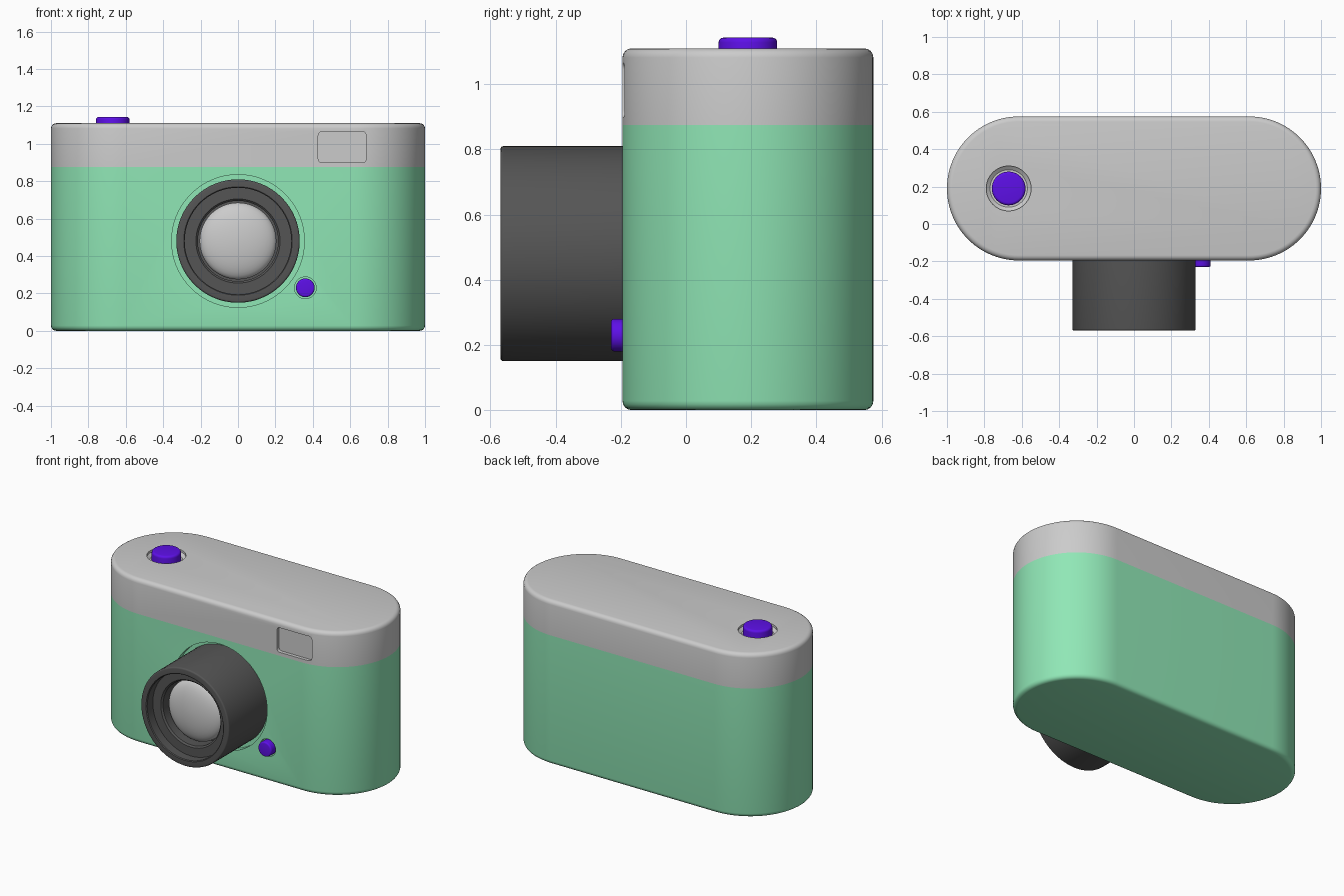
import bpy, bmesh
from math import sin, cos, pi, radians
from mathutils import Matrix, Vector

if "Cube" in bpy.data.objects:
    bpy.data.objects.remove(bpy.data.objects["Cube"])

FRONT = Matrix.Rotation(radians(90), 4, 'X')   # local z points out of the front (-y)
UP = Matrix.Identity(4)


def material(name, rgb):
    m = bpy.data.materials.new(name)
    m.diffuse_color = (*rgb, 1)
    m.use_nodes = True
    m.node_tree.nodes["Principled BSDF"].inputs["Base Color"].default_value = m.diffuse_color
    return m


GREEN = material("mint", (0.28, 0.80, 0.47))
DARK = material("dark_grey", (0.09, 0.09, 0.09))
PURPLE = material("purple", (0.11, 0.005, 0.80))


def outline(hx, hy, r, seg):
    """Rounded rectangle; becomes a stadium or a circle when r fills it."""
    pts = []
    for q, (sx, sy) in enumerate(((1, 1), (-1, 1), (-1, -1), (1, -1))):
        for i in range(seg + 1):
            a = (q + i / seg) * pi / 2
            pts.append((sx * (hx - r) + r * cos(a), sy * (hy - r) + r * sin(a)))
    return pts


def loft(name, shape, levels, at, axis=UP, mat=None, seg=16):
    """Stack (inset, height) levels of one outline into a closed solid."""
    hx, hy, r = shape
    bm = bmesh.new()
    rings = [[bm.verts.new((x, y, h)) for x, y in outline(hx - d, hy - d, r - d, seg)]
             for d, h in levels]
    n = len(rings[0])
    for a, b in zip(rings, rings[1:]):
        for i in range(n):
            bm.faces.new((a[i], a[(i + 1) % n], b[(i + 1) % n], b[i]))
    bm.faces.new(rings[0][::-1])
    bm.faces.new(rings[-1])
    bmesh.ops.remove_doubles(bm, verts=bm.verts, dist=1e-5)
    bmesh.ops.recalc_face_normals(bm, faces=bm.faces)
    bm.transform(Matrix.Translation(Vector(at)) @ axis)
    mesh = bpy.data.meshes.new(name)
    bm.to_mesh(mesh)
    bm.free()
    ob = bpy.data.objects.new(name, mesh)
    bpy.context.collection.objects.link(ob)
    if mat:
        mesh.materials.append(mat)
    return ob


def turned(name, profile, at, axis=UP, mat=None):
    """Lathe a (radius, height) profile."""
    R = max(r for r, h in profile)
    return loft(name, (R, R, R), [(R - r, h) for r, h in profile], at, axis, mat)


def fillet(r, h, b, n=4):
    """Rounded top edge: (radius, height) points ending at height h."""
    return [(r - b + b * cos(i / n * pi / 2), h - b + b * sin(i / n * pi / 2))
            for i in range(n + 1)]


def smooth(ob):
    bpy.ops.object.select_all(action='DESELECT')
    ob.select_set(True)
    bpy.context.view_layer.objects.active = ob
    bpy.ops.object.shade_smooth_by_angle(angle=radians(30))


def carve(ob, cutter):
    mod = ob.modifiers.new("recess", 'BOOLEAN')
    mod.object = cutter
    mod.operation = 'DIFFERENCE'
    mod.solver = 'EXACT'
    bpy.context.view_layer.objects.active = ob
    bpy.ops.object.modifier_apply(modifier=mod.name)
    bpy.data.objects.remove(cutter)


# Body: pill-shaped lower shell and top cover
CY, RAD, SPLIT, TOP, BEV = 0.19, 0.385, 0.875, 1.11, 0.028
PILL = (1.0, RAD, RAD)
top_edge = [(-r, h) for r, h in fillet(0, TOP, BEV)]
low_edge = [(-r, -h) for r, h in fillet(0, 0, BEV)][::-1]
body = loft("body", PILL, low_edge + [(0, SPLIT)], (0, CY, 0), mat=GREEN, seg=24)
cover = loft("top_cover", PILL, [(0, SPLIT)] + top_edge, (0, CY, 0), seg=24)

# Recesses around the lens, buttons and viewfinder
LENS, SMALL, SHUTTER = (0, 0, 0.48), (0.36, 0, 0.23), (-0.67, CY, 0)
carve(body, turned("cut", [(0.355, 0.155), (0.355, 0.3)], LENS, FRONT))
carve(body, turned("cut", [(0.058, 0.17), (0.058, 0.3)], SMALL, FRONT))
carve(cover, turned("cut", [(0.10, 1.08), (0.12, 1.095), (0.12, 1.2)], SHUTTER))
carve(cover, loft("cut", (0.128, 0.083, 0.02), [(0, 0.172), (0, 0.3)],
                  (0.557, 0, 0.982), FRONT, seg=5))

# Lens barrel with stepped opening
barrel = turned("lens_barrel", [(0.33, 0.13)] + fillet(0.33, 0.57, 0.01)
                + [(0.29, 0.57), (0.285, 0.565), (0.285, 0.505), (0.225, 0.505),
                   (0.215, 0.495), (0.215, 0.40)], LENS, FRONT, DARK)

# Domed glass
dome = [(0.205 * cos(i / 10 * pi / 2), 0.44 + 0.065 * sin(i / 10 * pi / 2))
        for i in range(10)] + [(0.01, 0.505)]
glass = turned("lens_glass", [(0.205, 0.39)] + dome, LENS, FRONT)

# Buttons
shutter = turned("shutter_button", [(0.09, 1.06)] + fillet(0.09, 1.143, 0.015),
                 SHUTTER, mat=PURPLE)
small = turned("front_button", [(0.05, 0.15)] + fillet(0.05, 0.23, 0.01),
               SMALL, FRONT, PURPLE)

for part in (body, cover, barrel, glass, shutter, small):
    smooth(part)
